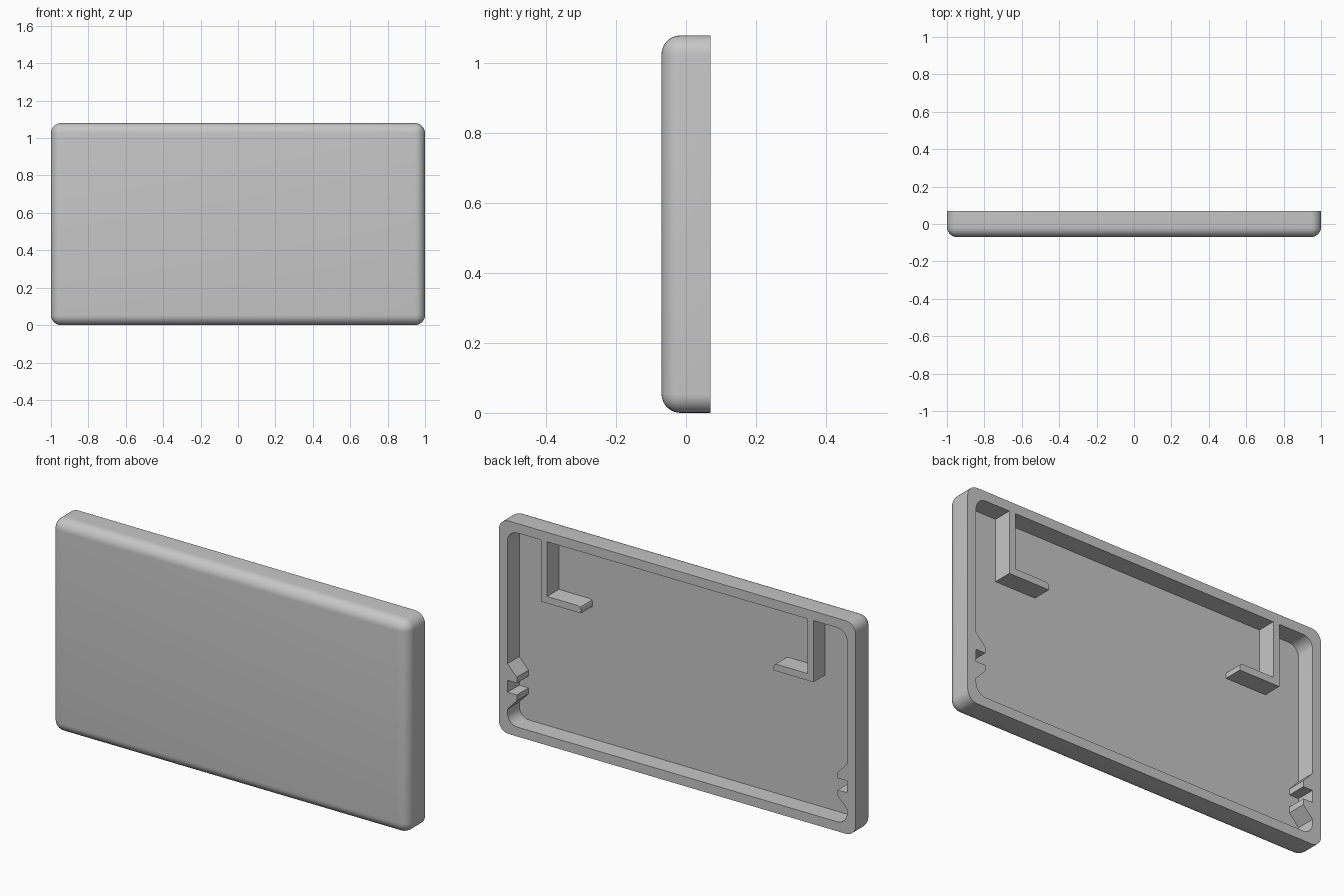
import bpy, bmesh
from mathutils import Vector

if "Cube" in bpy.data.objects:
    bpy.data.objects.remove(bpy.data.objects["Cube"], do_unlink=True)

HEIGHT, BACK, FRONT = 1.08, 0.07, -0.07
WALL, FLOOR, RADIUS = 0.048, -0.024, 0.054

grey = bpy.data.materials.new("light grey plastic")
grey.use_nodes = True
colour = (0.57, 0.57, 0.57, 1)
grey.diffuse_color = colour
grey.node_tree.nodes["Principled BSDF"].inputs["Base Color"].default_value = colour


def make_object(name, bm):
    bmesh.ops.recalc_face_normals(bm, faces=bm.faces)
    mesh = bpy.data.meshes.new(name)
    bm.to_mesh(mesh)
    bm.free()
    mesh.materials.append(grey)
    obj = bpy.data.objects.new(name, mesh)
    bpy.context.collection.objects.link(obj)
    return obj


def activate(obj):
    bpy.ops.object.select_all(action='DESELECT')
    obj.select_set(True)
    bpy.context.view_layer.objects.active = obj


def smooth(obj):
    activate(obj)
    bpy.ops.object.shade_smooth_by_angle(angle=0.6)


def box(half_width, y0, y1, z0, z1):
    bm = bmesh.new()
    bmesh.ops.create_cube(bm, size=1)
    for v in bm.verts:
        v.co = Vector((v.co.x * 2 * half_width,
                       y1 if v.co.y > 0 else y0,
                       z1 if v.co.z > 0 else z0))
    return bm


def round_edges(bm, test, radius):
    edges = [e for e in bm.edges if test(*(v.co.y for v in e.verts))]
    bmesh.ops.bevel(bm, geom=edges, offset=radius, segments=8,
                    profile=0.5, affect='EDGES', clamp_overlap=True)


def prism(name, outline):
    """Extrude an (x, z) outline from the tray floor to the back rim."""
    bm = bmesh.new()
    face = bm.faces.new([bm.verts.new((x, FLOOR, z)) for x, z in outline])
    moved = bmesh.ops.extrude_face_region(bm, geom=[face])["geom"]
    for v in moved:
        if isinstance(v, bmesh.types.BMVert):
            v.co.y = BACK
    # keep the floor end closed
    if not face.is_valid:
        bmesh.ops.holes_fill(bm, edges=bm.edges)
    return make_object(name, bm)


# Shell: rounded everywhere except the flat back rim
bm = box(1, FRONT, BACK, 0, HEIGHT)
round_edges(bm, lambda a, b: min(a, b) < 0, RADIUS)
shell = make_object("tray_shell", bm)

# Hollow out the back
bm = box(1 - WALL, FLOOR, BACK + 0.1, WALL, HEIGHT - WALL)
round_edges(bm, lambda a, b: a * b < 0, 0.055)
cutter = make_object("cavity_cutter", bm)
cutter.hide_render = True
cut = shell.modifiers.new("cavity", 'BOOLEAN')
cut.operation, cut.solver, cut.object = 'DIFFERENCE', 'EXACT', cutter
activate(shell)
bpy.ops.object.modifier_apply(modifier=cut.name)
bpy.data.objects.remove(cutter, do_unlink=True)
smooth(shell)

# Outlines for the left half; the right half is mirrored
inner = 1 - WALL
hook = [(0.764, HEIGHT - WALL), (0.764, 0.72), (0.54, 0.72), (0.54, 0.738),
        (0.545, 0.75), (0.557, 0.755), (0.73, 0.755), (0.73, HEIGHT - WALL)]
tooth = [(inner, 0.03), (0.9, 0.03), (0.9, 0.06), (inner, 0.115)]
MID = 0.24

for side, s in (("left", 1), ("right", -1)):
    smooth(prism(side + "_hook", [(s * x, z) for x, z in hook]))
    # Pair of catch teeth on the side wall
    for level, d in (("upper", 1), ("lower", -1)):
        prism(f"{side}_{level}_catch", [(s * x, MID + d * z) for x, z in tooth])
